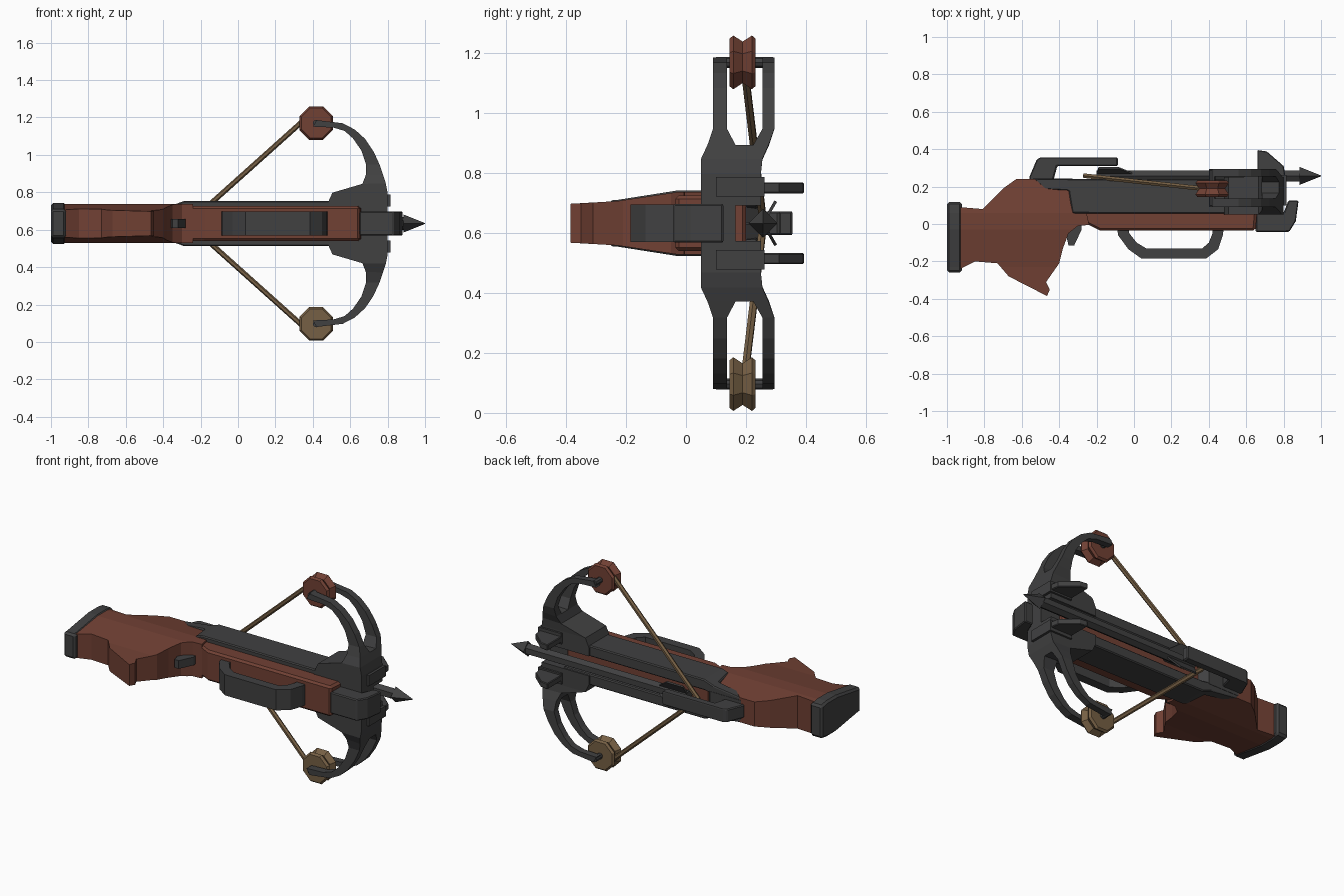
import bpy, bmesh, math
from mathutils import Vector, Matrix

if "Cube" in bpy.data.objects:
    bpy.data.objects.remove(bpy.data.objects["Cube"])

MID = 0.633  # height of the mirror plane of the crossbow


def material(name, rgb):
    m = bpy.data.materials.new(name)
    m.use_nodes = True
    m.diffuse_color = (*rgb, 1)
    bsdf = m.node_tree.nodes["Principled BSDF"]
    bsdf.inputs["Base Color"].default_value = (*rgb, 1)
    bsdf.inputs["Roughness"].default_value = 0.8
    return m


METAL = material("dark_metal", (0.052, 0.052, 0.053))
WOOD = material("red_brown_wood", (0.165, 0.052, 0.034))
TAN = material("tan_cord", (0.18, 0.115, 0.058))


def finish(name, bm, mat, bevel=0):
    bmesh.ops.recalc_face_normals(bm, faces=bm.faces)
    bmesh.ops.translate(bm, verts=bm.verts, vec=(0, 0, MID))
    me = bpy.data.meshes.new(name)
    bm.to_mesh(me)
    bm.free()
    me.materials.append(mat)
    ob = bpy.data.objects.new(name, me)
    bpy.context.collection.objects.link(ob)
    if bevel:
        mod = ob.modifiers.new("Bevel", "BEVEL")
        mod.width = bevel
        mod.segments = 1
        mod.limit_method = "ANGLE"
        mod.angle_limit = math.radians(40)
    return ob


def prism(name, outline, w0, w1, mat, bevel=0, cuts=(), axis=1, scale=None):
    """Extrude an xy outline across the width; cuts add edge rows that scale() can taper."""
    bm = bmesh.new()
    face = bm.faces.new([bm.verts.new((x, y, w0)) for x, y in outline])
    ext = bmesh.ops.extrude_face_region(bm, geom=[face])
    bmesh.ops.translate(bm, vec=(0, 0, w1 - w0),
                        verts=[v for v in ext["geom"] if isinstance(v, bmesh.types.BMVert)])
    for c in cuts:
        co, no = Vector((0, 0, 0)), Vector((0, 0, 0))
        co[axis], no[axis] = c, 1
        bmesh.ops.bisect_plane(bm, geom=bm.verts[:] + bm.edges[:] + bm.faces[:],
                               plane_co=co, plane_no=no)
    if scale:
        for v in bm.verts:
            v.co.z *= scale(v.co[axis])
    bmesh.ops.triangulate(bm, faces=[f for f in bm.faces if len(f.verts) > 4])
    return finish(name, bm, mat, bevel)


def loft(name, stations, side, mat):
    """Skin boxes given as (outer xz, inner xz, low y, high y)."""
    bm = bmesh.new()
    rings = [[bm.verts.new((p[0], y, p[1] * side)) for p, y in
              ((o, y0), (o, y1), (i, y1), (i, y0))] for o, i, y0, y1 in stations]
    for a, b in zip(rings, rings[1:]):
        for k in range(4):
            n = (k + 1) % 4
            bm.faces.new((a[k], a[n], b[n], b[k]))
    bm.faces.new(rings[0])
    bm.faces.new(rings[-1])
    return finish(name, bm, mat)


def rod(name, a, b, r0, r1, sides, mat, twist=0.0):
    a, b = Vector(a), Vector(b)
    bm = bmesh.new()
    rot = (b - a).to_track_quat("Z", "Y").to_matrix().to_4x4()
    bmesh.ops.create_cone(bm, cap_ends=True, segments=sides, radius1=r0, radius2=r1,
                          depth=(b - a).length,
                          matrix=Matrix.Translation((a + b) / 2) @ rot @ Matrix.Rotation(twist, 4, "Z"))
    return finish(name, bm, mat)


def lerp_table(table):
    def f(t):
        if t <= table[0][0]:
            return table[0][1]
        for (a, va), (b, vb) in zip(table, table[1:]):
            if t <= b:
                return va + (vb - va) * (t - a) / (b - a)
        return table[-1][1]
    return f


# Stock with grip, narrower towards the bottom and the top
width = lerp_table([(-0.38, 0.065), (-0.23, 0.074), (-0.03, 0.104), (0.06, 0.104), (0.24, 0.075)])
stock = [(-0.93, 0.09), (-0.81, 0.08), (-0.70, 0.19), (-0.63, 0.24), (-0.53, 0.24), (-0.45, 0.2),
         (-0.28, 0.19), (-0.24, -0.005), (-0.30, -0.01), (-0.35, -0.05), (-0.38, -0.13),
         (-0.40, -0.21), (-0.47, -0.31), (-0.45, -0.35), (-0.465, -0.385), (-0.67, -0.28),
         (-0.73, -0.21), (-0.85, -0.20), (-0.93, -0.24)]
prism("stock", stock, -1, 1, WOOD, 0, (-0.23, -0.03, 0.06), 1, width)

# Butt plate follows the same widths
prism("butt_plate", [(-1, 0.118), (-0.92, 0.118), (-0.92, -0.26), (-1, -0.26)], -1.05, 1.05,
      METAL, 0.012, (-0.23, -0.03, 0.06), 1, width)

# Fore-end core and grey side rails
prism("fore_end", [(-0.3, -0.01), (-0.24, -0.005), (-0.18, -0.035), (0.65, -0.035),
                   (0.67, 0.2), (-0.3, 0.2)], -0.093, 0.093, WOOD, 0.012)
rail_taper = lerp_table([(-0.56, 0.6), (-0.35, 0.82), (-0.29, 1), (0.66, 1)])
for s in (1, -1):
    tag = "left" if s > 0 else "right"
    prism("side_rail_" + tag, [(-0.54, 0.24), (-0.48, 0.187), (-0.35, 0.18), (-0.33, 0.057),
                               (0.66, 0.055), (0.66, 0.24)], 0.055 * s, 0.12 * s, METAL, 0.006,
          (-0.35, -0.29), 0, rail_taper)

# Latch arm over the string
prism("latch", [(-0.56, 0.2), (-0.56, 0.25), (-0.52, 0.345), (-0.5, 0.355), (-0.085, 0.355),
                (-0.085, 0.31), (-0.41, 0.31), (-0.44, 0.2)], -0.04, 0.04, METAL, 0.006)
prism("latch_base", [(-0.54, 0.18), (-0.54, 0.242), (-0.33, 0.242), (-0.28, 0.18)],
      -0.06, 0.06, METAL)

# Trigger and guard
prism("trigger", [(-0.37, -0.03), (-0.35, -0.115), (-0.32, -0.115), (-0.28, -0.03), (-0.28, 0.02),
                  (-0.37, 0.02)], -0.025, 0.025, METAL)
prism("trigger_guard", [(-0.09, -0.02), (-0.085, -0.06), (-0.03, -0.135), (0.04, -0.185),
                        (0.385, -0.185), (0.45, -0.135), (0.475, -0.06), (0.48, -0.02),
                        (0.42, -0.02), (0.42, -0.05), (0.40, -0.1), (0.365, -0.13),
                        (0.065, -0.13), (0.015, -0.1), (-0.025, -0.05), (-0.03, -0.02)],
      -0.063, 0.063, METAL)

# Nose block and riser bridge
prism("nose_block", [(0.65, -0.042), (0.83, -0.042), (0.865, 0.015), (0.88, 0.125),
                     (0.825, 0.125), (0.80, 0.06), (0.65, 0.06)], -0.065, 0.065, METAL, 0.006)
prism("riser_bridge", [(0.655, 0.05), (0.80, 0.05), (0.80, 0.165), (0.655, 0.165)],
      -0.08, 0.08, METAL)

# Limbs, wheels and string, mirrored above and below
root = [((0.80, 0.06), (0.48, 0.06), 0.05, 0.25), ((0.80, 0.11), (0.48, 0.11), 0.05, 0.25),
        ((0.80, 0.165), (0.505, 0.165), 0.05, 0.25), ((0.79, 0.215), (0.665, 0.212), 0.05, 0.255),
        ((0.775, 0.262), (0.683, 0.258), 0.072, 0.276)]
arc = [((0.775, 0.262), (0.683, 0.258)), ((0.757, 0.315), (0.685, 0.315)),
       ((0.725, 0.385), (0.66, 0.39)), ((0.68, 0.452), (0.615, 0.455)),
       ((0.625, 0.502), (0.57, 0.495)), ((0.56, 0.536), (0.51, 0.513)),
       ((0.42, 0.553), (0.40, 0.518))]
prongs = {"lower": ((0.072, 0.165), (0.09, 0.137)), "upper": ((0.225, 0.276), (0.255, 0.295))}
for s, tag, wood in ((1, "left", WOOD), (-1, "right", TAN)):
    loft("limb_root_" + tag, root, s, METAL)
    for level, (first, rest) in prongs.items():
        loft(f"limb_{level}_prong_{tag}",
             [(o, i, *(first if n == 0 else rest)) for n, (o, i) in enumerate(arc)], s, METAL)
    hub = Vector((0.418, 0, 0.537 * s))
    rod("axle_" + tag, hub + Vector((0, 0.1, 0)), hub + Vector((0, 0.29, 0)), 0.018, 0.018, 8, METAL)

    # Grooved eight-sided wheel
    bm = bmesh.new()
    prof = [(0.145, 0.001), (0.145, 0.086), (0.158, 0.097), (0.189, 0.075), (0.22, 0.097),
            (0.232, 0.086), (0.232, 0.001)]
    vs = [bm.verts.new((hub.x, y, hub.z + r)) for y, r in prof]
    es = [bm.edges.new(e) for e in zip(vs, vs[1:])]
    turn = Matrix.Rotation(math.pi / 8, 3, "Y")
    bmesh.ops.rotate(bm, verts=vs, cent=hub, matrix=turn)
    bmesh.ops.spin(bm, geom=vs + es, cent=hub, axis=(0, 1, 0), angle=math.tau, steps=8,
                   use_duplicate=False)
    bmesh.ops.remove_doubles(bm, verts=bm.verts, dist=0.0015)
    finish("wheel_" + tag, bm, wood)

    rod("string_" + tag, (-0.265, 0.258, 0), (0.36, 0.19, 0.56 * s), 0.014, 0.014, 6, TAN)

    # Sight fin on its riser pad
    prism("riser_pad_" + tag, [(0.66, 0.1), (0.815, 0.1), (0.815, 0.262), (0.66, 0.262)],
          0.09 * s, 0.155 * s, METAL)
    prism("sight_fin_" + tag, [(0.66, 0.25), (0.66, 0.395), (0.71, 0.388), (0.80, 0.31),
                               (0.81, 0.25)], 0.1 * s, 0.136 * s, METAL, 0.004)

# Bolt with square head and three vanes
AY = 0.257
rod("bolt_shaft", (-0.2, AY, 0), (0.89, AY, 0), 0.034, 0.034, 6, METAL)
rod("bolt_head", (0.885, AY, 0), (1.0, AY, 0), 0.048, 0.002, 4, METAL)
for k in range(3):
    vane = prism("bolt_vane", [(-0.2, 0.02), (-0.19, 0.085), (-0.08, 0.085), (0.0, 0.02)],
                 -0.005, 0.005, METAL)
    vane.data.transform(Matrix.Translation((0, AY, MID))
                        @ Matrix.Rotation(math.radians(60 + 120 * k), 4, "X")
                        @ Matrix.Translation((0, 0, -MID)))
